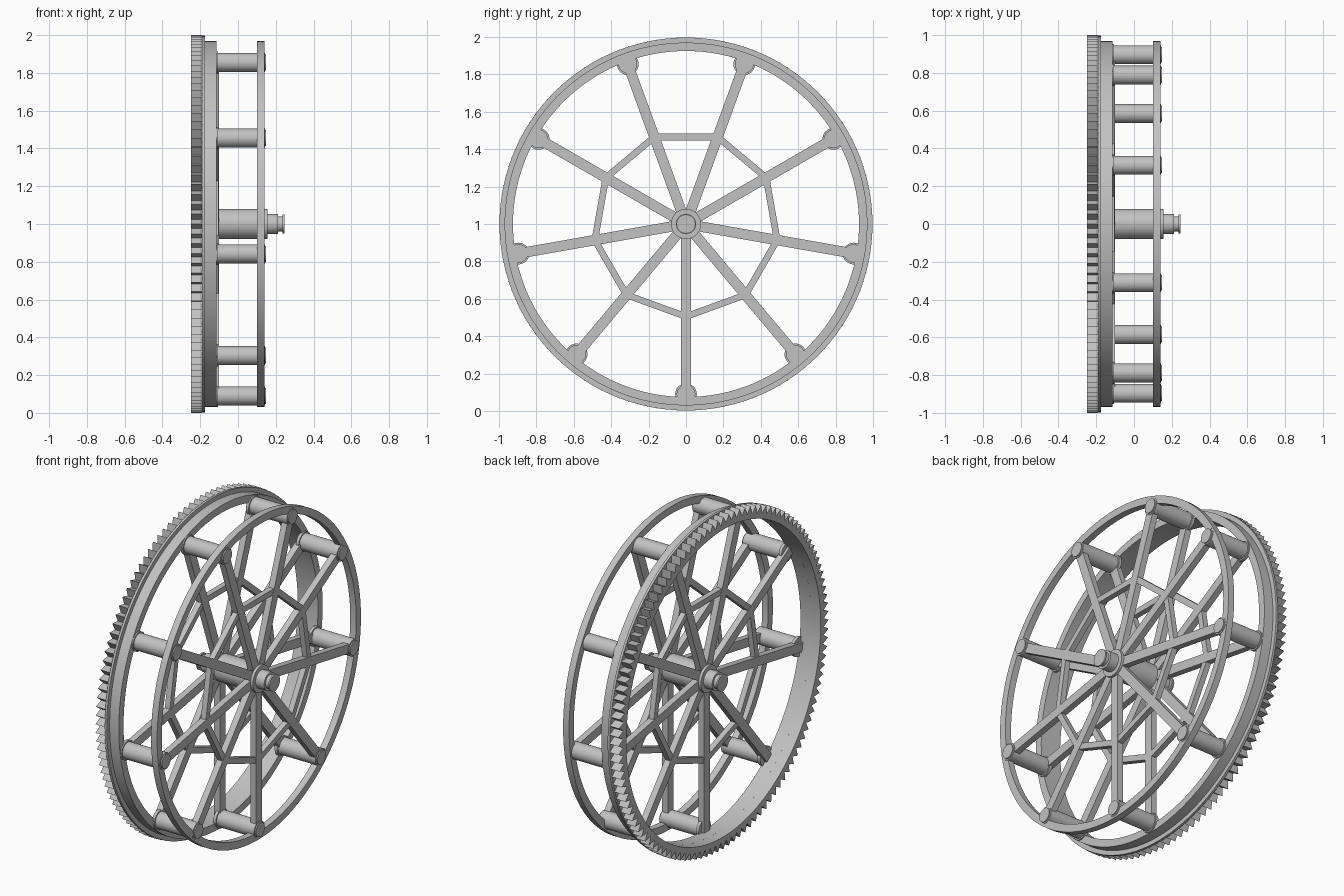
import bpy, bmesh
from math import sin, cos, pi, radians
from mathutils import Vector, Matrix

if "Cube" in bpy.data.objects:
    bpy.data.objects.remove(bpy.data.objects["Cube"], do_unlink=True)

CENTRE = Vector((0, 0, 1))
SPOKES = 9
PEG_R = 0.91      # distance of the pegs from the axle
WEB_R = 0.495     # distance of the web corners from the axle
TEETH = 120

grey = bpy.data.materials.new("plain_grey")
grey.use_nodes = True
colour = (0.54, 0.54, 0.54, 1)
grey.diffuse_color = colour
grey.node_tree.nodes["Principled BSDF"].inputs["Base Color"].default_value = colour


def finish(name, bm, smooth=True):
    bmesh.ops.recalc_face_normals(bm, faces=bm.faces)
    mesh = bpy.data.meshes.new(name)
    bm.to_mesh(mesh)
    bm.free()
    mesh.materials.append(grey)
    obj = bpy.data.objects.new(name, mesh)
    bpy.context.collection.objects.link(obj)
    if smooth:
        bpy.ops.object.select_all(action='DESELECT')
        obj.select_set(True)
        bpy.context.view_layer.objects.active = obj
        bpy.ops.object.shade_smooth_by_angle(angle=radians(30))
    return obj


def rim_point(angle, r, x=0):
    return Vector((x, r * cos(angle), r * sin(angle)))


def spoke_angle(i):
    return -pi / 2 + 2 * pi * i / SPOKES


def lathe(name, profile, segments=96, ring=True, centre=CENTRE, tooth_depth=0):
    """Turn (x, radius) points around the x direction; a ring closes its profile."""
    bm = bmesh.new()
    outer = max(r for x, r in profile)
    rows = []
    for s in range(segments):
        a = 2 * pi * s / segments
        row = []
        for x, r in profile:
            if tooth_depth and r == outer and s % 2:
                r -= tooth_depth
            row.append(bm.verts.new(centre + rim_point(a, r, x)))
        rows.append(row)
    n = len(profile)
    for s in range(segments):
        p, q = rows[s], rows[(s + 1) % segments]
        for k in range(n if ring else n - 1):
            m = (k + 1) % n
            bm.faces.new((p[k], p[m], q[m], q[k]))
    if not ring:
        bm.faces.new([row[0] for row in rows])
        bm.faces.new([row[-1] for row in rows])
    return finish(name, bm)


def band(x0, x1, r0, r1):
    return [(x0, r0), (x0, r1), (x1, r1), (x1, r0)]


def bars(name, ends, width, x, depth):
    """Straight square bars between pairs of points in the wheel plane."""
    bm = bmesh.new()
    for a, b in ends:
        along = (b - a).normalized()
        across = along.cross(Vector((1, 0, 0)))
        mid = CENTRE + (a + b) / 2 + Vector((x, 0, 0))
        turn = Matrix((Vector((1, 0, 0)), across, along)).transposed().to_4x4()
        size = Matrix.Diagonal((depth, width, (b - a).length, 1))
        bmesh.ops.create_cube(bm, size=1, matrix=Matrix.Translation(mid) @ turn @ size)
    finish(name, bm, smooth=False)


# Toothed rear rim with its flange and body, and the plain front rim
lathe("gear_teeth", band(-0.25, -0.19, 0.925, 1.0), TEETH * 2, tooth_depth=0.045)
lathe("rear_rim", [(-0.19, 0.925), (-0.19, 0.997), (-0.176, 0.997),
                   (-0.176, 0.97), (-0.115, 0.97), (-0.115, 0.925)], 128)
lathe("front_rim", band(0.1, 0.14, 0.925, 0.97), 128)

# Spokes and web on both wheels
angles = [spoke_angle(i) for i in range(SPOKES)]
for side, label in ((1, "front"), (-1, "rear")):
    bars(label + "_spokes", [(rim_point(a, 0.03), rim_point(a, 0.925)) for a in angles],
         0.055, 0.12 * side, 0.038)
    bars(label + "_web", [(rim_point(a, WEB_R), rim_point(a + 2 * pi / SPOKES, WEB_R))
                          for a in angles], 0.035, 0.12 * side, 0.034)

# Pegs joining the two rims, with a rear collar and a front cap
for i, a in enumerate(angles):
    lathe(f"peg_{i + 1}", [(-0.125, 0.058), (-0.107, 0.058), (-0.107, 0.05), (0.1, 0.05),
                           (0.142, 0.05), (0.142, 0.042), (0.149, 0.042)],
          32, ring=False, centre=CENTRE + rim_point(a, PEG_R))

# Hub and stepped axle, the same at both ends
half = [(0.142, 0.08), (0.155, 0.08), (0.155, 0.054), (0.212, 0.054),
        (0.212, 0.04), (0.236, 0.04), (0.236, 0.05), (0.245, 0.05)]
lathe("hub_axle", [(-x, r) for x, r in reversed(half)] + half, 48, ring=False)
